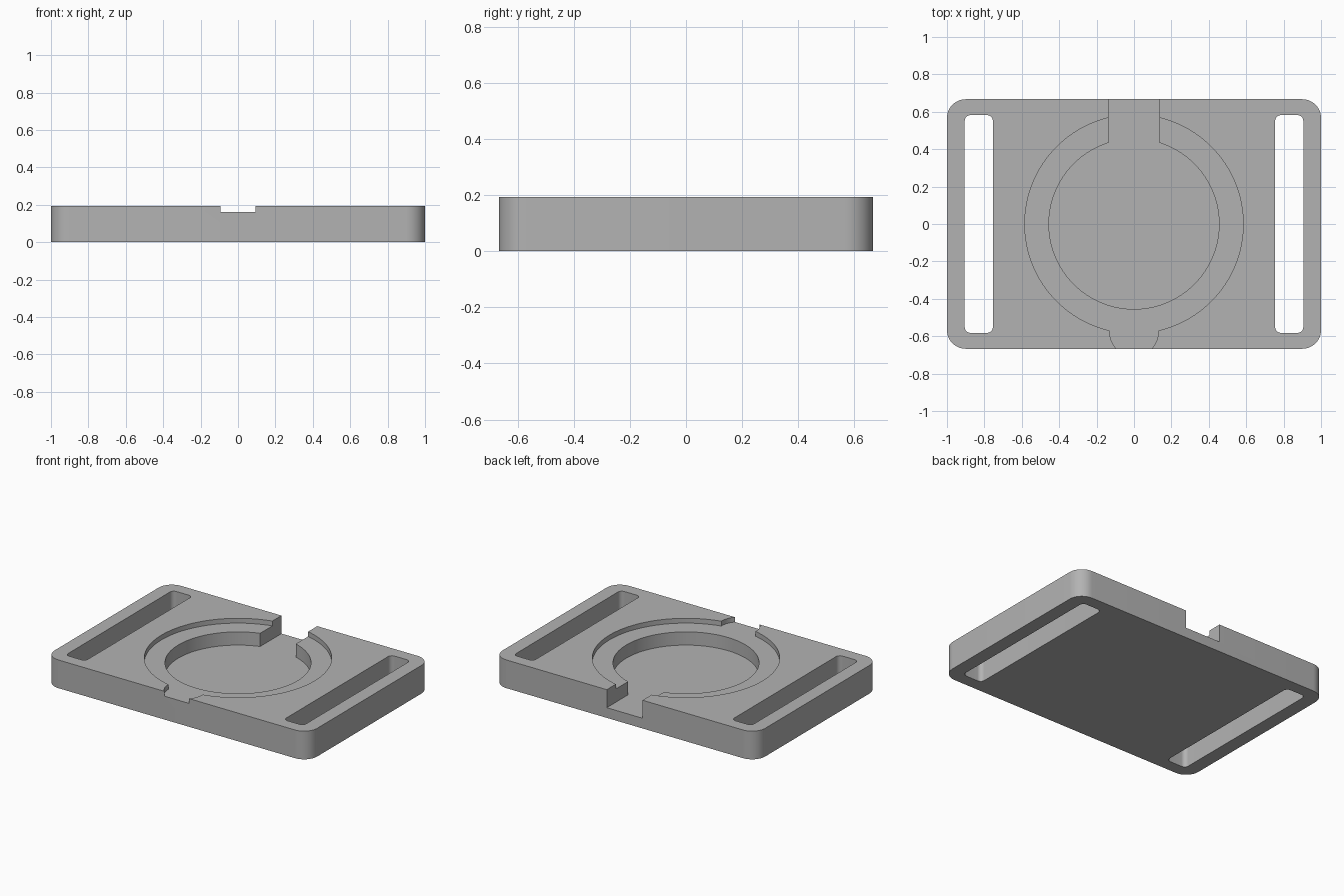
import bpy
import bmesh
from math import cos, sin, pi, radians

if "Cube" in bpy.data.objects:
    bpy.data.objects.remove(bpy.data.objects["Cube"], do_unlink=True)

WIDTH, DEPTH, HEIGHT = 2.0, 1.334, 0.194
LEDGE_Z, FLOOR_Z, ABOVE = 0.161, 0.07, 0.3

grey = bpy.data.materials.new("plain grey")
grey.use_nodes = True
colour = (0.45, 0.45, 0.45, 1)
grey.diffuse_color = colour
grey.node_tree.nodes["Principled BSDF"].inputs["Base Color"].default_value = colour


def rounded_rect(cx, cy, w, d, r, steps=12):
    points = []
    for k, (sx, sy) in enumerate([(1, 1), (-1, 1), (-1, -1), (1, -1)]):
        for i in range(steps + 1):
            a = (k + i / steps) * pi / 2
            points.append((cx + sx * (w / 2 - r) + r * cos(a),
                           cy + sy * (d / 2 - r) + r * sin(a)))
    return points


def circle(cx, cy, r, sides=128):
    return [(cx + r * cos(2 * pi * i / sides), cy + r * sin(2 * pi * i / sides))
            for i in range(sides)]


def prism(name, outline, z0, z1):
    bm = bmesh.new()
    face = bm.faces.new([bm.verts.new((x, y, z0)) for x, y in outline])
    top = bmesh.ops.extrude_face_region(bm, geom=[face])["geom"]
    for v in top:
        if isinstance(v, bmesh.types.BMVert):
            v.co.z = z1
    bmesh.ops.recalc_face_normals(bm, faces=bm.faces)
    mesh = bpy.data.meshes.new(name)
    bm.to_mesh(mesh)
    bm.free()
    mesh.materials.append(grey)
    obj = bpy.data.objects.new(name, mesh)
    bpy.context.collection.objects.link(obj)
    return obj


def cut(target, name, outline, z0):
    cutter = prism(name, outline, z0, ABOVE)
    cutter.hide_render = True
    mod = target.modifiers.new(name, "BOOLEAN")
    mod.operation = "DIFFERENCE"
    mod.solver = "EXACT"
    mod.object = cutter
    bpy.context.view_layer.objects.active = target
    bpy.ops.object.modifier_apply(modifier=name)
    bpy.data.objects.remove(cutter, do_unlink=True)


# Main plate with rounded corners
plate = prism("strap_plate", rounded_rect(0, 0, WIDTH, DEPTH, 0.1), 0, HEIGHT)

# Strap slots through both ends
for side in (-1, 1):
    cut(plate, "strap_slot", rounded_rect(side * 0.83, 0, 0.15, 1.164, 0.03), -0.1)

# Shallow round ledge and thumb notch at the front
cut(plate, "ledge_recess", circle(0, 0, 0.584), LEDGE_Z)
cut(plate, "thumb_notch", circle(0, -0.577, 0.13, 64), LEDGE_Z)

# Deep round pocket and channel out of the back
cut(plate, "round_pocket", circle(0, 0, 0.455), FLOOR_Z)
cut(plate, "back_channel",
    [(-0.136, 0.2), (0.136, 0.2), (0.136, 0.8), (-0.136, 0.8)], FLOOR_Z)

bpy.ops.object.select_all(action="DESELECT")
plate.select_set(True)
bpy.context.view_layer.objects.active = plate
bpy.ops.object.shade_smooth_by_angle(angle=radians(30))
